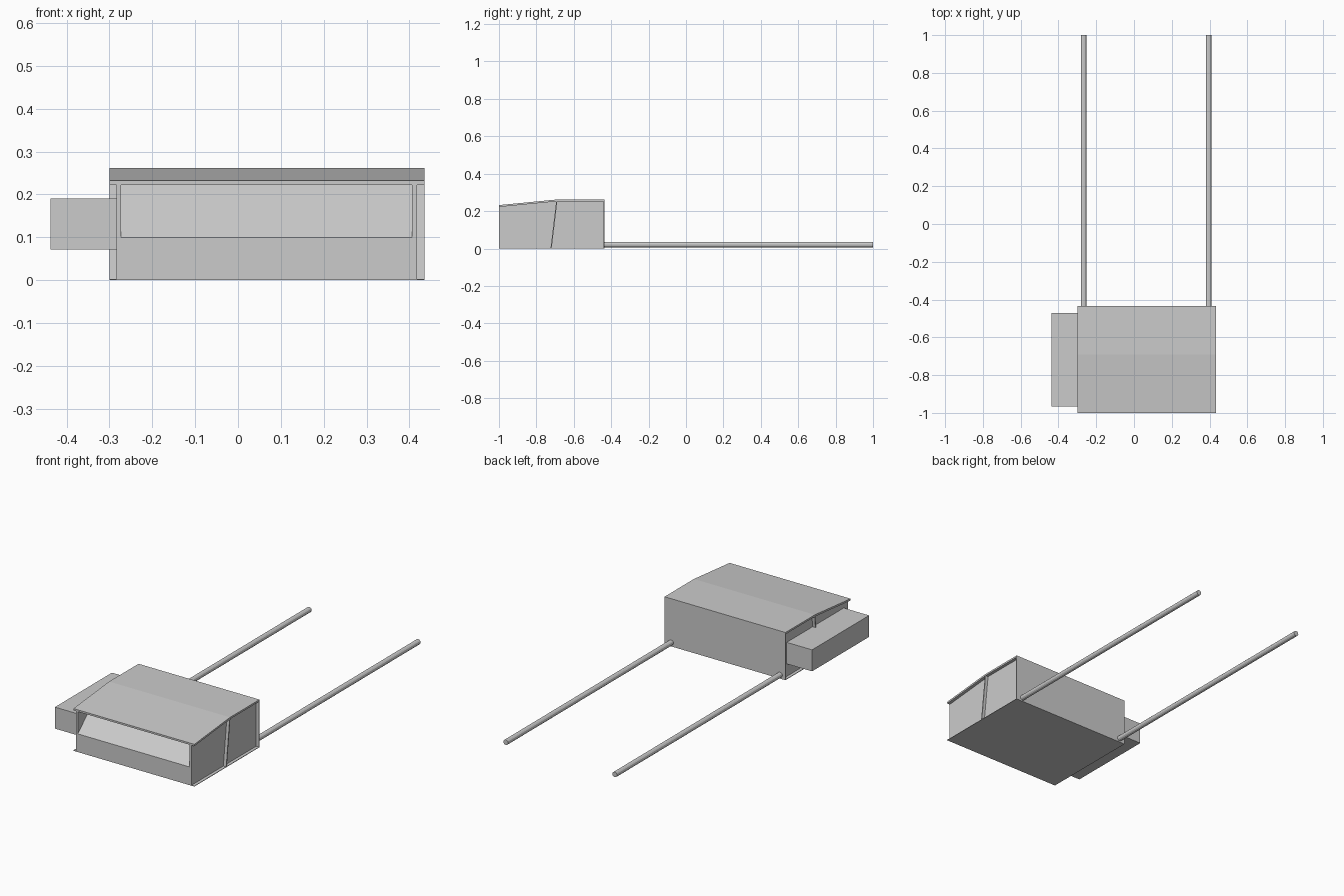
import bpy, bmesh, math

if "Cube" in bpy.data.objects:
    bpy.data.objects.remove(bpy.data.objects["Cube"])

X0, X1 = -0.30, 0.435            # outer width of the housing
Y0, Y1 = -1.0, -0.435            # housing front and back
IN = 0.017                       # side wall recess


def prism(name, profile, x0, x1):
    """Extrude a (y, z) profile along x."""
    bm = bmesh.new()
    face = bm.faces.new([bm.verts.new((x0, y, z)) for y, z in profile])
    ext = bmesh.ops.extrude_face_region(bm, geom=[face])["geom"]
    verts = [g for g in ext if isinstance(g, bmesh.types.BMVert)]
    bmesh.ops.translate(bm, vec=(x1 - x0, 0, 0), verts=verts)
    bmesh.ops.recalc_face_normals(bm, faces=bm.faces)
    mesh = bpy.data.meshes.new(name)
    bm.to_mesh(mesh)
    bm.free()
    obj = bpy.data.objects.new(name, mesh)
    bpy.context.collection.objects.link(obj)
    return obj


def box(name, x, y, z):
    return prism(name, [(y[0], z[0]), (y[1], z[0]), (y[1], z[1]), (y[0], z[1])], *x)


# Recessed housing body with a sloped front window cut between its side walls
body = prism("housing_body", [(Y0, 0.003), (Y1 - 0.005, 0.003), (Y1 - 0.005, 0.252),
                              (-0.69, 0.252), (Y0, 0.222)], X0 + IN, X1 - IN)
cutter = prism("window_cutter", [(-1.05, 0.10), (Y0, 0.10), (-0.80, 0.286), (-1.05, 0.286)],
               X0 + 0.027, X1 - 0.029)
cutter.hide_render = True
cutter.hide_viewport = True
cut = body.modifiers.new("window", 'BOOLEAN')
cut.object = cutter
cut.solver = 'EXACT'

# Thin folded roof, floor plate and full-width back plate
prism("roof", [(Y0, 0.222), (-0.69, 0.252), (Y1, 0.252),
               (Y1, 0.262), (-0.69, 0.262), (Y0, 0.232)], X0, X1)
box("floor_plate", (X0, X1), (Y0, Y1), (0, 0.003))
box("back_plate", (X0, X1), (Y1 - 0.005, Y1), (0.003, 0.252))

# Slanted side ribs
for side, x in (("left", (X0, X0 + IN)), ("right", (X1 - IN, X1))):
    prism("rib_" + side, [(-0.724, 0.003), (-0.718, 0.003), (-0.688, 0.252), (-0.694, 0.252)], *x)

# Side box
box("side_box", (-0.437, X0 + IN), (-0.965, -0.47), (0.072, 0.19))

# Long rear rods
for side, x in (("left", -0.267), ("right", 0.395)):
    bpy.ops.mesh.primitive_cylinder_add(vertices=12, radius=0.0145, depth=1.0 - Y1,
                                        location=(x, (1.0 + Y1) / 2, 0.021),
                                        rotation=(math.pi / 2, 0, 0))
    bpy.context.object.name = "rod_" + side
